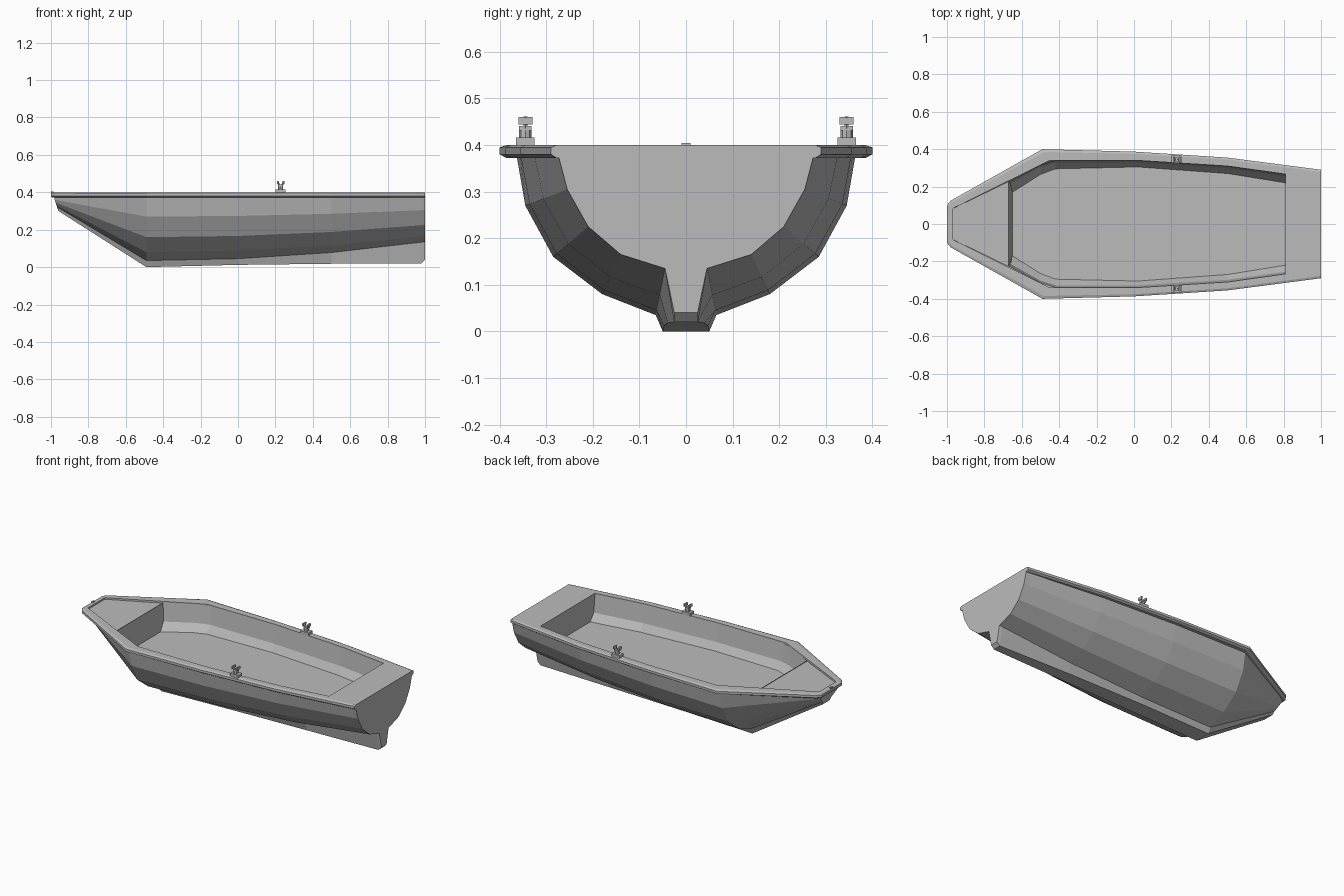
import bpy
import bmesh
from mathutils import Vector

default_cube = bpy.data.objects.get("Cube")
if default_cube:
    bpy.data.objects.remove(default_cube, do_unlink=True)

paint = bpy.data.materials.new("plain_grey")
paint.use_nodes = True
grey = (0.5, 0.5, 0.5, 1)
paint.diffuse_color = grey
paint.node_tree.nodes["Principled BSDF"].inputs["Base Color"].default_value = grey


def finish(name, bm, flip=False):
    """Turn a bmesh into a flat shaded, painted object."""
    bmesh.ops.recalc_face_normals(bm, faces=bm.faces)
    if flip:
        bmesh.ops.reverse_faces(bm, faces=bm.faces)
    mesh = bpy.data.meshes.new(name)
    bm.to_mesh(mesh)
    bm.free()
    mesh.materials.append(paint)
    obj = bpy.data.objects.new(name, mesh)
    bpy.context.collection.objects.link(obj)
    return obj


def mirrored(points):
    """Follow a half outline with its reflection across the centreline."""
    return list(points) + [(x, -y, z) for x, y, z in reversed(points)]


def loft(name, sections, closed=False, flip=False):
    """Skin matching sections and cap both ends."""
    bm = bmesh.new()
    rings = [[bm.verts.new(p) for p in section] for section in sections]
    count = len(rings[0])
    for first, second in zip(rings, rings[1:]):
        for i in range(count if closed else count - 1):
            j = (i + 1) % count
            bm.faces.new((first[i], first[j], second[j], second[i]))
    for ring in (rings[0], rings[-1]):
        bm.faces.new(ring)
    return finish(name, bm, flip)


def plate(name, outline, top, thickness):
    """Extrude a symmetrical flat outline downwards."""
    return loft(name, [mirrored([(x, y, z) for x, y in outline])
                       for z in (top, top - thickness)], closed=True)


def box(name, centre, size):
    bm = bmesh.new()
    bmesh.ops.create_cube(bm, size=1)
    bmesh.ops.scale(bm, vec=size, verts=bm.verts)
    bmesh.ops.translate(bm, vec=centre, verts=bm.verts)
    return finish(name, bm)


def rod(name, start, end, radius, sides=8):
    start, end = Vector(start), Vector(end)
    bm = bmesh.new()
    bmesh.ops.create_cone(bm, cap_ends=True, segments=sides, radius1=radius,
                          radius2=radius, depth=(end - start).length)
    turn = (end - start).to_track_quat("Z", "Y").to_matrix()
    bmesh.ops.rotate(bm, matrix=turn, verts=bm.verts)
    bmesh.ops.translate(bm, vec=(start + end) / 2, verts=bm.verts)
    return finish(name, bm)


# Outer hull: widest and stern half sections (y, z), blended along the length
bow = [(.1, .385), (.085, .36), (.07, .345), (.055, .33), (.045, .32), (.035, .3)]
wide = [(.365, .385), (.345, .27), (.285, .16), (.18, .08), (.065, .035), (.05, 0)]
stern = [(.28, .4), (.255, .305), (.21, .225), (.14, .165), (.045, .135), (.025, .02)]

sections = [mirrored([(-.985 + i * .005, y, z) for i, (y, z) in enumerate(bow)])]
for x, blend, keel in ((-.49, 0, 0), (0, .1, .012), (.5, .43, .018),
                       (.98, .98, .02), (1, 1, .04)):
    half = []
    for a, b in zip(wide, stern):
        y, z = Vector(a).lerp(Vector(b), blend)
        half.append((x, y, z))
    half[-1] = (x, half[-1][1], keel)
    sections.append(mirrored(half))
loft("hull", sections)

# Cockpit lining: side walls, floor and the end bulkheads
lining = []
for x, top, low in ((-.66, .225, .17), (-.5, .315, .265), (-.42, .34, .295),
                    (.02, .34, .305), (.5, .31, .27), (.81, .267, .22)):
    rake = .01 if x < -.6 else 0
    lining.append(mirrored([(x - rake, top, .395), (x, top - .012, .285),
                            (x + rake, low, .24)]))
loft("cockpit_lining", lining, flip=True)

# Gunwale: a chamfered rim running round the bow to the stern
outer = [(-1, 0), (-1, .1), (-.98, .125), (-.49, .4), (0, .387), (.5, .355), (1, .29)]
inner = [(-.97, 0), (-.97, .08), (-.965, .085), (-.45, .34), (.02, .34), (.5, .31), (1, .24)]
rim = []
for (ox, oy), (ix, iy) in zip(outer, inner):
    mid = Vector((ox, oy)).lerp(Vector((ix, iy)), .25)
    rim.append([(ox, oy, .395), (ox, oy, .38), (mid.x, mid.y, .372),
                (ix, iy, .375), (ix, iy, .4), (mid.x, mid.y, .4)])
other_side = [[(x, -y, z) for x, y, z in s] for s in reversed(rim[1:])]
loft("gunwale", other_side + rim, closed=True)

# Decks at both ends
plate("bow_deck", [(-.97, .082), (-.67, .228)], .39, .015)
plate("stern_deck", [(.81, .267), (1, .245)], .4, .02)
box("bow_eye", (-.993, 0, .397), (.012, .02, .014))

# Rowlocks: foot, post, saddle and a pair of horns on each side
for side, label in ((1, "left"), (-1, "right")):
    x, y = .228, side * .345
    box(label + "_rowlock_foot", (x, y, .406), (.054, .04, .02))
    rod(label + "_rowlock_post", (x, y, .41), (x, y, .435), .013)
    box(label + "_rowlock_saddle", (x, y, .436), (.026, .026, .01))
    for lean in (-1, 1):
        rod(label + "_rowlock_horn", (x + lean * .008, y, .434),
            (x + lean * .016, y, .46), .005, 6)
        box(label + "_rowlock_tip", (x + lean * .016, y, .452), (.008, .03, .016))
